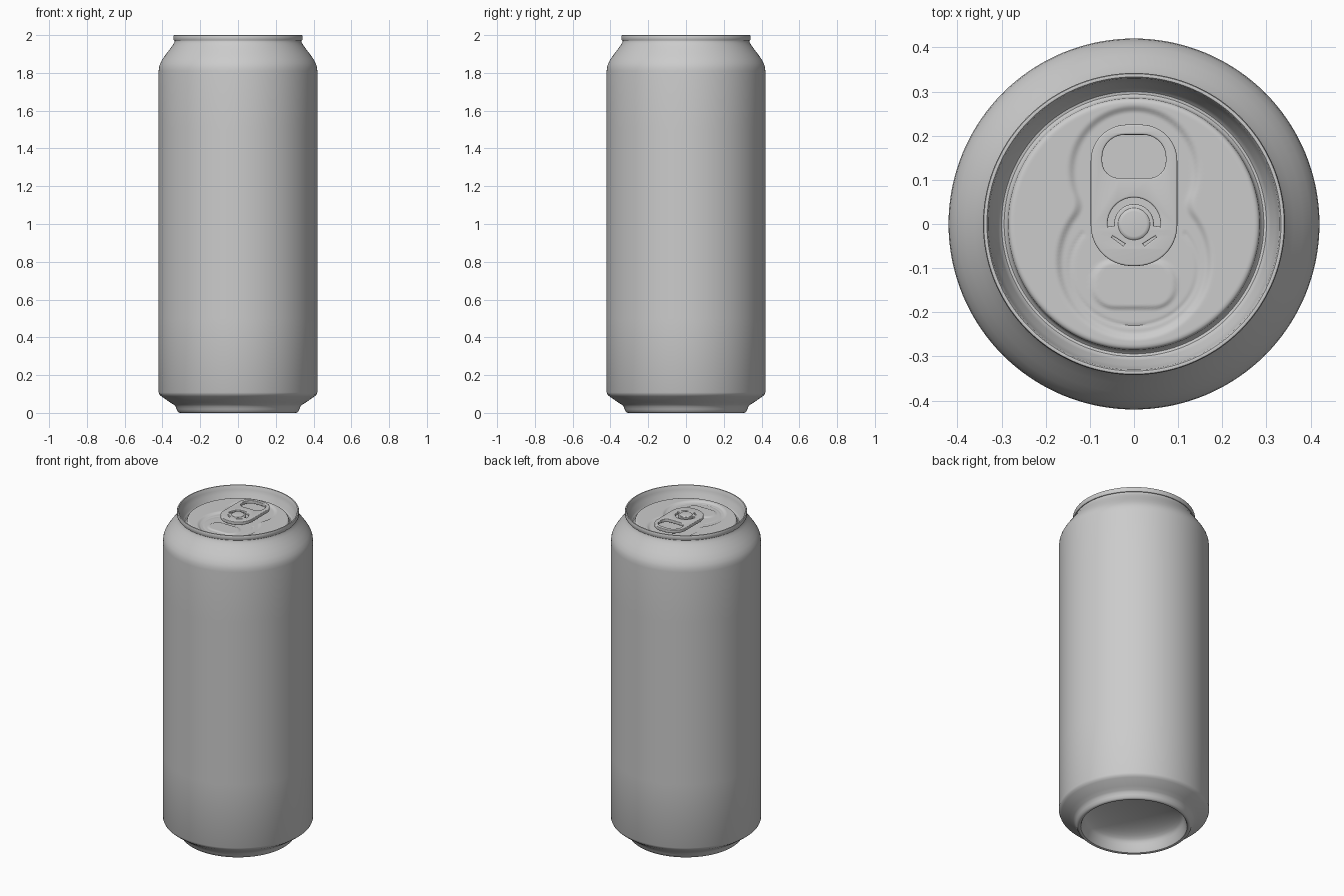
import bpy, bmesh
from math import sin, cos, pi, radians, hypot, exp

if "Cube" in bpy.data.objects:
    bpy.data.objects.remove(bpy.data.objects["Cube"])

SEG = 144


def finish(ob, angle=35):
    bpy.ops.object.select_all(action='DESELECT')
    ob.select_set(True)
    bpy.context.view_layer.objects.active = ob
    bpy.ops.object.shade_smooth_by_angle(angle=radians(angle))


def revolve(name, profile, height=None):
    """Spin (radius, z) points around z; height(x, y) is an optional z offset."""
    bm = bmesh.new()
    rings = []
    for r, z in profile:
        ring = []
        for j in range(SEG):
            x, y = r * cos(2 * pi * j / SEG), r * sin(2 * pi * j / SEG)
            ring.append(bm.verts.new((x, y, z + (height(x, y) if height else 0))))
        rings.append(ring)
    for a, b in zip(rings, rings[1:]):
        for j in range(SEG):
            k = (j + 1) % SEG
            bm.faces.new((a[j], a[k], b[k], b[j]))
    bmesh.ops.remove_doubles(bm, verts=bm.verts[:], dist=1e-6)
    me = bpy.data.meshes.new(name)
    bm.to_mesh(me)
    bm.free()
    ob = bpy.data.objects.new(name, me)
    bpy.context.collection.objects.link(ob)
    finish(ob)
    return ob


def arc(cx, cy, r, a0, a1, n=12):
    return [(cx + r * cos(radians(a0 + (a1 - a0) * i / n)),
             cy + r * sin(radians(a0 + (a1 - a0) * i / n))) for i in range(n + 1)]


def rounded(hw, y0, y1, rb, rt):
    """Rounded rectangle with separate bottom and top corner radii."""
    return (arc(hw - rt, y1 - rt, rt, 0, 90) + arc(rt - hw, y1 - rt, rt, 90, 180)
            + arc(rb - hw, y0 + rb, rb, 180, 270) + arc(hw - rb, y0 + rb, rb, 270, 360))


def step(d, w):
    """1 inside (d < 0), 0 outside, smooth over width w."""
    t = min(1, max(0, 0.5 - d / w))
    return t * t * (3 - 2 * t)


# can body: domed base, foot ring, straight wall, shoulder and neck
dome = [(0.28 * sin(t * pi / 20), 0.05 + 0.08 * cos(t * pi / 20)) for t in range(11)]
body = dome + [
    (0.288, 0.03), (0.293, 0.012), (0.298, 0.003), (0.305, 0.0), (0.312, 0.001),
    (0.319, 0.007), (0.325, 0.02), (0.331, 0.034), (0.340, 0.043), (0.360, 0.056),
    (0.405, 0.087), (0.415, 0.096), (0.42, 0.108), (0.42, 0.5), (0.42, 1.0),
    (0.42, 1.5), (0.42, 1.81), (0.418, 1.83), (0.412, 1.85), (0.400, 1.872),
    (0.382, 1.898), (0.362, 1.924), (0.347, 1.945), (0.339, 1.958), (0.335, 1.968),
    (0.335, 1.975)]
revolve("can_body", body)


# lid: seamed rim, chuck wall, countersink and embossed centre panel
def emboss(x, y):
    d1 = hypot(x, y - 0.12) - 0.141
    d2 = hypot(x, y + 0.085) - 0.170
    k = 0.03
    h = max(k - abs(d1 - d2), 0) / k
    z = -0.008 * step(min(d1, d2) - h * h * k / 4, 0.018)
    # raised bead on the tear panel
    qx, qy = abs(x) - 0.045, abs(y + 0.137) - 0.004
    d = hypot(max(qx, 0), max(qy, 0)) - 0.049
    z += 0.005 * step(d, 0.012)
    # score line around the mouth
    s = (hypot(x / 0.145, (y + 0.1) / 0.13) - 1) * 0.137
    if y < -0.02:
        z -= 0.002 * exp(-(s / 0.004) ** 2)
    return z


PANEL = 1.945
lid = [(0.334, 1.970), (0.339, 1.971), (0.342, 1.976), (0.342, 1.994), (0.340, 1.999),
       (0.337, 2.0), (0.333, 1.999), (0.330, 1.994), (0.327, 1.975), (0.320, 1.955),
       (0.309, 1.930), (0.305, 1.921), (0.300, 1.916), (0.294, 1.915), (0.289, 1.919),
       (0.286, 1.926), (0.285, 1.936), (0.283, 1.941), (0.279, 1.944)]
lid += [(0.274 * (1 - i / 68), PANEL) for i in range(69)]
revolve("lid", lid, emboss)

# pull tab: beveled flat outline with finger hole, curved slot and two slits
outlines = [
    rounded(0.094, -0.091, 0.221, 0.088, 0.078),
    rounded(0.076, 0.100, 0.206, 0.042, 0.055),
    arc(0, 0, 0.064, -10, 190, 28) + arc(0, 0, 0.041, 190, -10, 28)]
for s in (-1, 1):
    outlines.append([(s * x, y) for x, y in
                     [(0.056, -0.031), (0.049, -0.022), (0.014, -0.044), (0.024, -0.055)]])
cu = bpy.data.curves.new("pull_tab_outline", 'CURVE')
cu.dimensions = '2D'
cu.fill_mode = 'BOTH'
cu.extrude = 0.006
cu.bevel_depth = 0.004
cu.bevel_resolution = 3
for pts in outlines:
    sp = cu.splines.new('POLY')
    sp.points.add(len(pts) - 1)
    for p, (x, y) in zip(sp.points, pts):
        p.co = (x, y, 0, 1)
    sp.use_cyclic_u = True
tmp = bpy.data.objects.new("pull_tab_outline", cu)
bpy.context.collection.objects.link(tmp)
dg = bpy.context.evaluated_depsgraph_get()
me = bpy.data.meshes.new_from_object(tmp.evaluated_get(dg))
bpy.data.objects.remove(tmp)
bm = bmesh.new()
bm.from_mesh(me)
bmesh.ops.remove_doubles(bm, verts=bm.verts[:], dist=1e-5)
bmesh.ops.recalc_face_normals(bm, faces=bm.faces[:])
bm.to_mesh(me)
bm.free()
tab = bpy.data.objects.new("pull_tab", me)
tab.location.z = 1.962
bpy.context.collection.objects.link(tab)
finish(tab)

# rivet holding the tab to the panel
revolve("rivet", [(0.030, 1.936), (0.030, 1.970), (0.036, 1.971), (0.036, 1.973),
                  (0.033, 1.976), (0.028, 1.977), (0.0, 1.977)])
